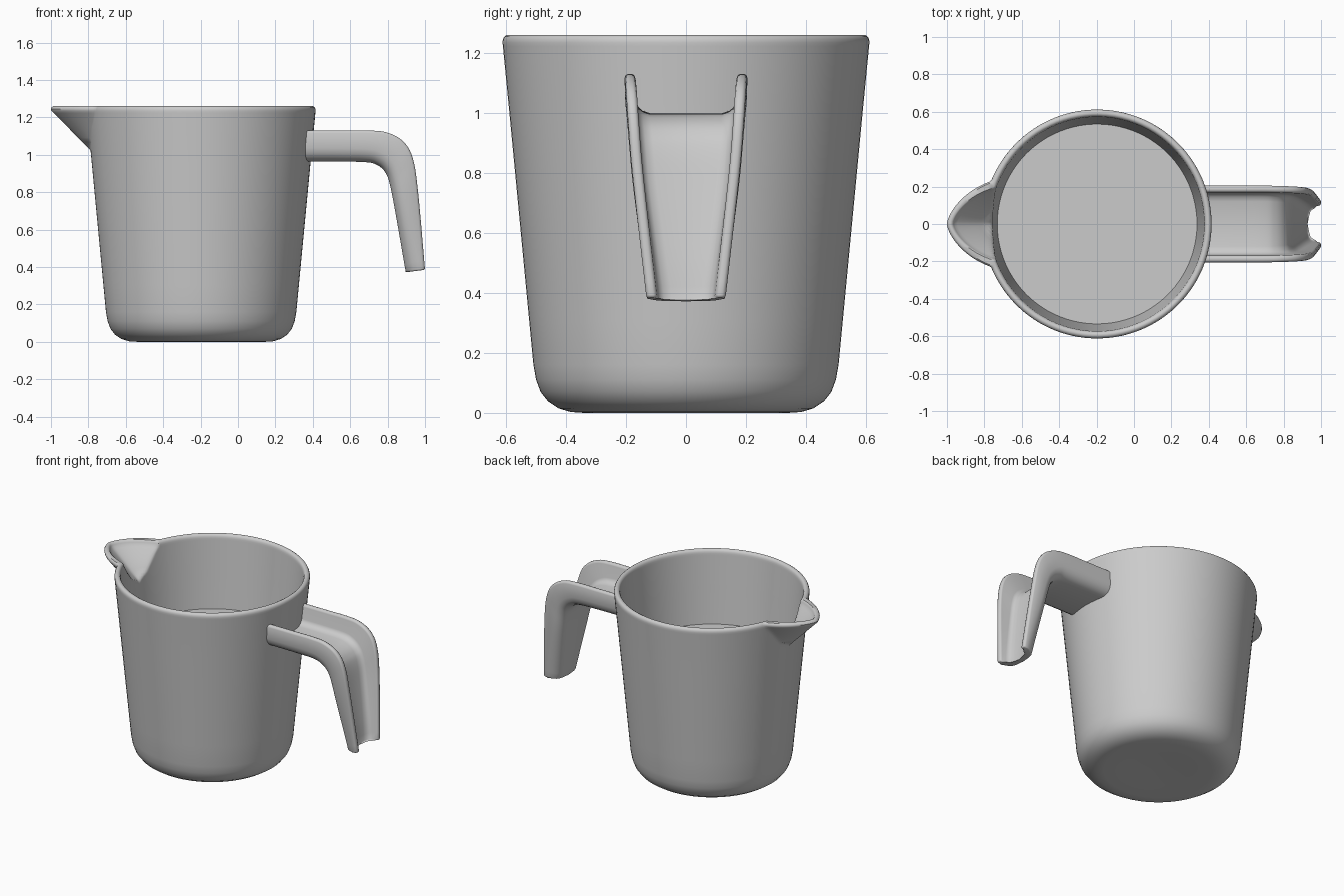
import bpy, bmesh, math
from mathutils import Vector

if "Cube" in bpy.data.objects:
    bpy.data.objects.remove(bpy.data.objects["Cube"])

CX = -0.197          # cup axis


def finish(bm, name, angle=40):
    bmesh.ops.recalc_face_normals(bm, faces=bm.faces)
    me = bpy.data.meshes.new(name)
    bm.to_mesh(me)
    bm.free()
    ob = bpy.data.objects.new(name, me)
    bpy.context.collection.objects.link(ob)
    bpy.context.view_layer.objects.active = ob
    ob.select_set(True)
    bpy.ops.object.shade_smooth_by_angle(angle=math.radians(angle))
    ob.select_set(False)
    return ob


def bridge(bm, rings):
    for a, b in zip(rings, rings[1:]):
        n = len(a)
        for i in range(n):
            bm.faces.new((a[i], a[(i + 1) % n], b[(i + 1) % n], b[i]))


def spout(theta, z, inner):
    """Extra radius of the pouring lip; theta is measured from -x."""
    half, z0 = (0.335, 1.05) if inner else (0.385, 1.025)
    s = min((z - z0) / (1.24 - z0), 1.0)
    if s <= 0:
        return 0
    u = abs(theta) / (half * (0.25 + 0.75 * s) * min(1, s * 4))
    return 0.193 * s * max(0, 1 - u ** 1.4)


def lerp_rows(a, b, n):
    return [(a[0] + (b[0] - a[0]) * i / n, a[1] + (b[1] - a[1]) * i / n) for i in range(1, n + 1)]


# Cup: (radius, z) profile, outer wall then rim then inner wall
outer = [(0.05, 0.010), (0.2, 0.006), (0.34, 0.0), (0.385, 0.003), (0.425, 0.015), (0.46, 0.038),
         (0.485, 0.07), (0.5, 0.11), (0.509, 0.16)]
outer += lerp_rows(outer[-1], (0.591, 1.02), 6)
outer += lerp_rows(outer[-1], (0.612, 1.235), 18)
outer += [(0.611, 1.246), (0.606, 1.255), (0.598, 1.26)]
inner = [(0.588, 1.26), (0.580, 1.255), (0.575, 1.246), (0.573, 1.235)]
inner += lerp_rows(inner[-1], (0.555, 1.02), 18)
inner += [(0.534, 0.765), (0.478, 0.15), (0.44, 0.07), (0.38, 0.05), (0.1, 0.05)]

# angles: dense across the spout, coarser around the rest
fine = [-0.45 + 0.9 * i / 48 for i in range(49)]
coarse = [0.45 + (2 * math.pi - 0.9) * i / 80 for i in range(1, 80)]
bm = bmesh.new()
rings = []
for rows, is_in in ((outer, False), (inner, True)):
    for r, z in rows:
        ring = []
        for t in fine + coarse:
            rr = r + spout(t if t < math.pi else t - 2 * math.pi, z, is_in)
            ring.append(bm.verts.new((CX - rr * math.cos(t), -rr * math.sin(t), z)))
        rings.append(ring)
bridge(bm, rings)
bm.faces.new(rings[0])
bm.faces.new(rings[-1])
finish(bm, "cup")

# Flat floor seen inside the cup
bm = bmesh.new()
bmesh.ops.create_circle(bm, cap_ends=True, segments=96, radius=0.536)
bmesh.ops.translate(bm, verts=bm.verts, vec=(CX, 0, 0.765))
finish(bm, "inner_floor")


def smooth_path(pts, n=8):
    """Catmull-Rom through the points."""
    p = [Vector(q) for q in pts]
    p = [2 * p[0] - p[1]] + p + [2 * p[-1] - p[-2]]
    out = []
    for i in range(1, len(p) - 2):
        a, b, c, d = p[i - 1:i + 3]
        for k in range(n):
            t = k / n
            out.append(0.5 * (2 * b + (c - a) * t + (2 * a - 5 * b + 4 * c - d) * t * t
                              + (3 * b - a - 3 * c + d) * t ** 3))
    return out + [p[-2]]


# Handle: matching points of the underside and the rim as (x, half width, z)
under = smooth_path([(0.36, .205, .965), (0.55, .205, .964), (0.69, .205, .96), (0.745, .203, .945),
                     (0.785, .199, .91), (0.81, .193, .85), (0.84, .178, .70), (0.897, .132, .372)])
rim = smooth_path([(0.36, .205, 1.13), (0.55, .205, 1.13), (0.70, .205, 1.13), (0.80, .203, 1.118),
                   (0.885, .199, 1.07), (0.935, .193, .98), (0.963, .175, .80), (1.0, .130, .385)])


def section(w, d):
    """Half of a U-shaped channel: (y, height) from outside middle to inside middle."""
    f = min(0.035, d * 0.3)
    return [(0, 0), (w - .075, 0), (w - .05, .006), (w - .027, .02), (w - .011, .043), (w - .003, .07),
            (w, d - .014), (w - .004, d - .004), (w - .012, d), (w - .024, d), (w - .032, d - .004),
            (w - .036, d - .014), (w - .04, f + .035), (w - .047, f + .02), (w - .06, f + .008),
            (w - .085, f), (0, f)]


bm = bmesh.new()
rings = []
for k, (a, b) in enumerate(zip(under, rim)):
    w = a.y
    lo, hi = Vector((a.x, 0, a.z)), Vector((b.x, 0, b.z))
    d = (hi - lo).length
    up = (hi - lo) / d
    half = section(w, d)
    pts = half + [(-y, v) for y, v in reversed(half[1:-1])]
    ring = []
    for y, v in pts:
        co = lo + up * v
        co.y = y
        if k == 0:      # root follows the round cup wall
            co.x = CX + math.sqrt(0.578 ** 2 - y * y)
        ring.append(bm.verts.new(co))
    rings.append(ring)
bridge(bm, rings)
bm.faces.new(rings[0])
tip = bm.faces.new(rings[-1])
bmesh.ops.bevel(bm, geom=list(tip.edges), offset=0.009, segments=3, affect='EDGES', profile=0.5)
finish(bm, "handle", 50)
